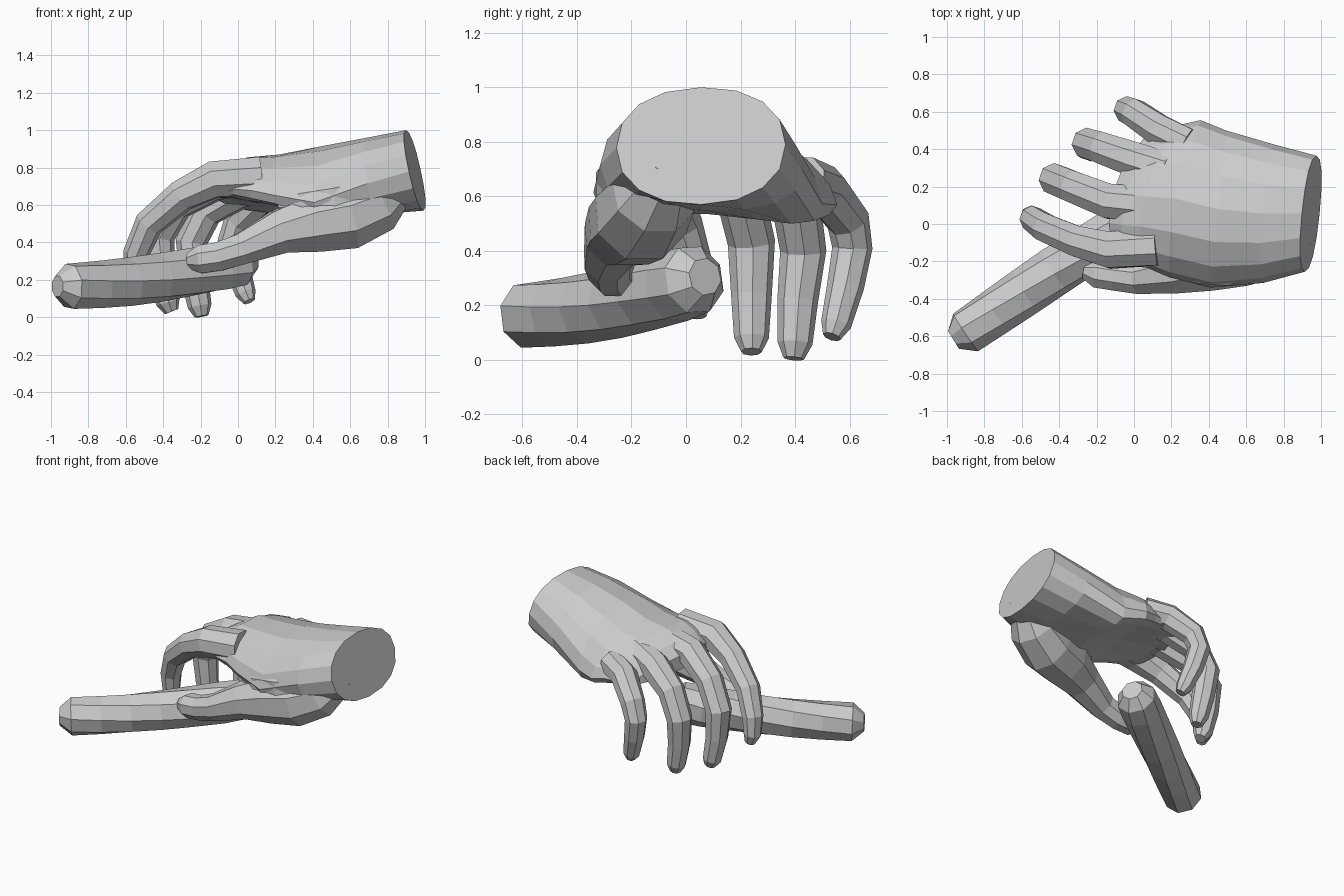
import bpy, bmesh
from math import cos, sin, pi, copysign
from mathutils import Vector

if "Cube" in bpy.data.objects:
    bpy.data.objects.remove(bpy.data.objects["Cube"])


def loft(name, rings):
    """Closed flat-shaded skin over a list of equal-length rings."""
    bm = bmesh.new()
    loops = [[bm.verts.new(p) for p in ring] for ring in rings]
    n = len(loops[0])
    for a, b in zip(loops, loops[1:]):
        for i in range(n):
            j = (i + 1) % n
            bm.faces.new((a[i], a[j], b[j], b[i]))
    caps = [bm.faces.new(loops[0]), bm.faces.new(loops[-1])]
    bmesh.ops.triangulate(bm, faces=caps[1:])
    bmesh.ops.recalc_face_normals(bm, faces=bm.faces)
    mesh = bpy.data.meshes.new(name)
    bm.to_mesh(mesh)
    bm.free()
    ob = bpy.data.objects.new(name, mesh)
    bpy.context.collection.objects.link(ob)
    return ob


def tube(name, path, lateral, sides=8, flat=1.0, twist=0.0):
    """Tapered limb: path of (x, y, z, radius), rings square to the path."""
    pts = [Vector(p[:3]) for p in path]
    rings = []
    for k, p in enumerate(pts):
        t = (pts[min(k + 1, len(pts) - 1)] - pts[max(k - 1, 0)]).normalized()
        s = Vector(lateral)
        s = (s - t * s.dot(t)).normalized()
        u = t.cross(s)
        r = path[k][3]
        rings.append([p + s * r * cos(a) + u * r * flat * sin(a)
                      for a in (2 * pi * (i + .5) / sides + twist * k for i in range(sides))])
    return loft(name, rings)


def section(x, y, z, w, h, skew_y, skew_z, roll, arch, bow, n=16):
    """Rounded palm slice: sheared along x, rolled and arched across the back."""
    ring = []
    for i in range(n):
        a = 2 * pi * i / n
        c, s = cos(a), sin(a)
        dy = w * copysign(abs(c) ** .9, c)
        dz = h * copysign(abs(s) ** .9, s)
        ring.append((x + skew_y * dy + skew_z * dz + bow * dy * dy,
                     y + dy, z + dz + roll * dy - arch * dy * dy))
    return ring


# palm, from cut wrist to the webs between the fingers
hand = loft("hand", [section(*s) for s in (
    (.945, .055, .785, .31, .215, .10, -.22, .02, 0, 0),
    (.72, .055, .755, .37, .205, .08, -.15, -.02, .35, 0),
    (.45, .08, .725, .42, .19, .10, 0, -.05, .75, 0),
    (.22, .135, .735, .42, .135, .20, 0, -.10, .7, .3),
    (.05, .15, .735, .385, .12, .25, 0, -.12, .7, .8),
    (-.05, .15, .715, .37, .085, .25, 0, -.14, .6, .9),
    (-.12, .15, .68, .34, .05, .25, 0, -.12, .5, 1))])

# fingers curling down, the thumb with its fleshy base, and the thumb web
fingers = {
    "index_finger": [(.12, -.12, .755, .11), (-.13, -.14, .735, .105), (-.30, -.095, .65, .088),
                     (-.475, -.02, .50, .08), (-.545, .03, .34, .07), (-.55, .04, .22, .058),
                     (-.53, .04, .16, .035)],
    "middle_finger": [(.10, .10, .75, .105), (-.13, .12, .715, .10), (-.33, .20, .60, .09),
                      (-.425, .24, .43, .087), (-.41, .24, .24, .075), (-.375, .24, .08, .064),
                      (-.355, .24, .03, .038)],
    "ring_finger": [(.18, .29, .72, .10), (0, .345, .67, .10), (-.17, .405, .565, .09),
                    (-.25, .43, .40, .085), (-.235, .41, .22, .075), (-.205, .40, .06, .064),
                    (-.195, .395, .005, .038)],
    "little_finger": [(.28, .43, .66, .09), (.13, .505, .63, .088), (0, .595, .51, .08),
                      (-.035, .61, .41, .074), (-.005, .585, .27, .068), (.04, .55, .13, .056),
                      (.06, .535, .085, .034)],
}
parts = [tube(n, p, (.35, 1, 0)) for n, p in fingers.items()]
parts.append(tube("thumb", [(.90, -.05, .73, .08), (.74, -.12, .60, .16), (.58, -.165, .53, .18),
                            (.40, -.205, .50, .165), (.22, -.255, .455, .125),
                            (.02, -.29, .365, .09), (-.10, -.28, .325, .083),
                            (-.20, -.265, .31, .082), (-.265, -.25, .30, .045)], (0, 0, 1)))
parts.append(tube("thumb_web", [(.75, -.17, .70, .10), (.50, -.21, .64, .13), (.34, -.215, .62, .11),
                                (.22, -.20, .61, .06)], (0, 0, 1)))

# fuse everything into one hand
bpy.context.view_layer.objects.active = hand
for part in parts:
    mod = hand.modifiers.new("fuse", "BOOLEAN")
    mod.operation = "UNION"
    mod.solver = "EXACT"
    mod.object = part
    bpy.ops.object.modifier_apply(modifier=mod.name)
    bpy.data.objects.remove(part)

# thick held stick, slightly twisted and pinched at both ends
tube("stick", [(-.965, -.62, .165, .06), (-.90, -.58, .165, .125), (-.74, -.47, .175, .127),
               (-.58, -.36, .19, .13), (-.42, -.25, .212, .132), (-.26, -.145, .24, .133),
               (-.10, -.04, .27, .135), (.01, .03, .295, .13), (.075, .07, .305, .07)],
     (0, 0, 1), sides=8, twist=.12)
